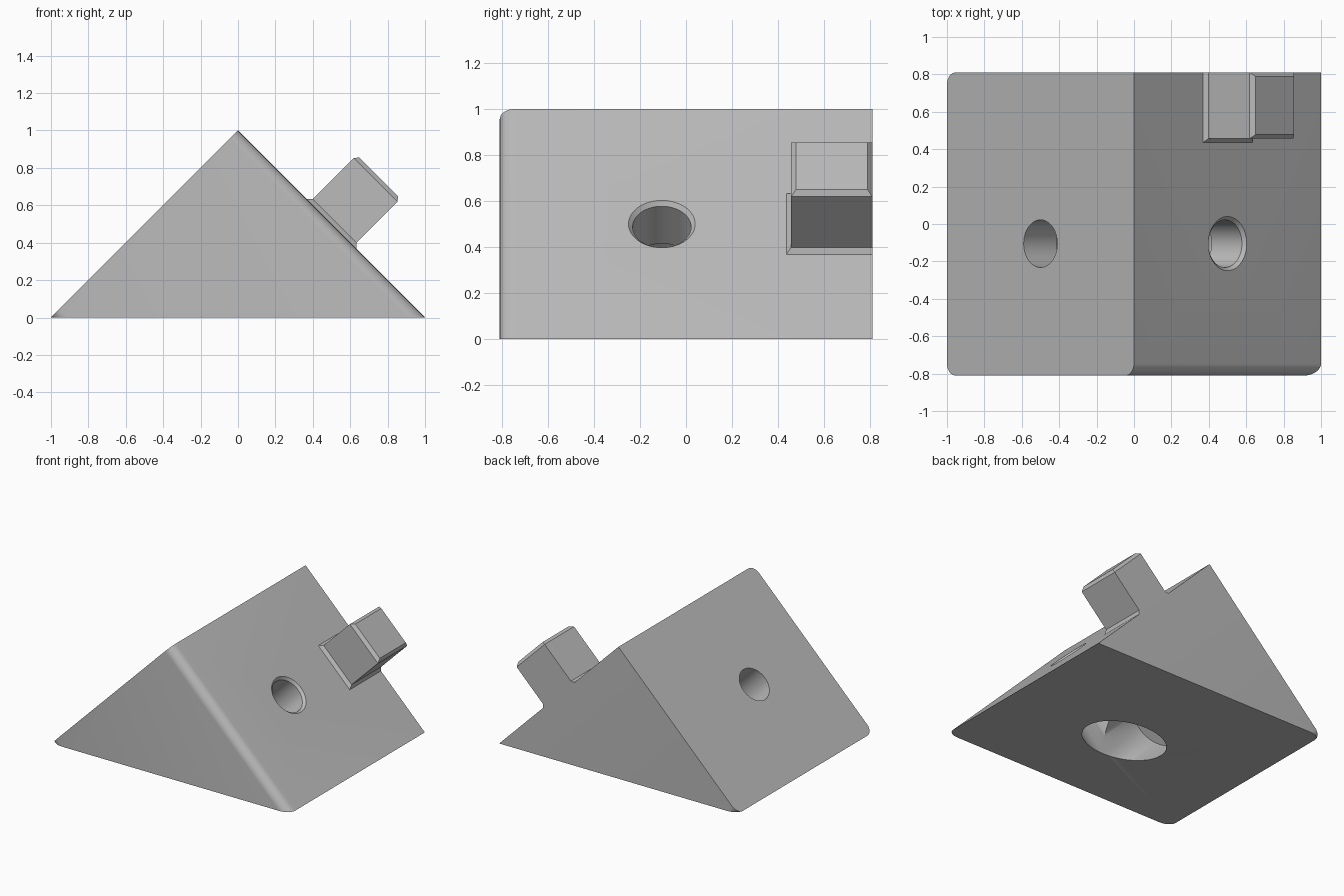
import bpy, bmesh
from math import sin, cos, pi, radians, sqrt
from mathutils import Matrix

cube = bpy.data.objects.get("Cube")
if cube:
    bpy.data.objects.remove(cube, do_unlink=True)

grey = bpy.data.materials.new("plain grey")
grey.use_nodes = True
COLOUR = (0.5, 0.5, 0.5, 1)
grey.diffuse_color = COLOUR
grey.node_tree.nodes["Principled BSDF"].inputs["Base Color"].default_value = COLOUR

# Tilted frames: local z is the outward normal of each sloping face
LEFT_SLOPE = Matrix.Rotation(radians(-45), 4, 'Y')
RIGHT_SLOPE = Matrix.Rotation(radians(45), 4, 'Y')
FACE = sqrt(0.5)      # distance from the base centre to each slope
HALF_Y = 0.81
HOLE_Y = -0.105


def loft(name, rings, frame, floor=False):
    """Closed skin through rings of points, optionally cut flat at z = 0."""
    bm = bmesh.new()
    loops = [[bm.verts.new(frame @ Matrix.Translation(p).translation) for p in ring]
             for ring in rings]
    for low, high in zip(loops, loops[1:]):
        n = len(low)
        for i in range(n):
            j = (i + 1) % n
            bm.faces.new((low[i], low[j], high[j], high[i]))
    bm.faces.new(loops[0][::-1])
    bm.faces.new(loops[-1])
    if floor:
        cut = bmesh.ops.bisect_plane(bm, geom=bm.verts[:] + bm.edges[:] + bm.faces[:],
                                     plane_co=(0, 0, 0), plane_no=(0, 0, -1),
                                     clear_outer=True)
        edges = [e for e in cut["geom_cut"] if isinstance(e, bmesh.types.BMEdge)]
        bmesh.ops.holes_fill(bm, edges=edges)
    bmesh.ops.recalc_face_normals(bm, faces=bm.faces[:])
    mesh = bpy.data.meshes.new(name)
    bm.to_mesh(mesh)
    bm.free()
    mesh.materials.append(grey)
    obj = bpy.data.objects.new(name, mesh)
    bpy.context.collection.objects.link(obj)
    return obj


def rounded_outline(radius, z, steps=8):
    """Rectangle with three rounded corners; the upper back one stays sharp."""
    points = [(FACE, HALF_Y, z)]
    for sx, sy, start in ((-1, 1, pi / 2), (-1, -1, pi), (1, -1, 1.5 * pi)):
        for i in range(steps + 1):
            a = start + pi / 2 * i / steps
            points.append((sx * (FACE - radius) + radius * cos(a),
                           sy * (HALF_Y - radius) + radius * sin(a), z))
    return points


def circle(radius, z, sides=64):
    return [(radius * cos(2 * pi * i / sides),
             HOLE_Y + radius * sin(2 * pi * i / sides), z) for i in range(sides)]


def rectangle(half_x, front, back, z):
    return [(-half_x, front, z), (half_x, front, z), (half_x, back, z), (-half_x, back, z)]


# Wedge body: rounded block leaning at 45 degrees, cut flat underneath
body = loft("wedge_body", [rounded_outline(0.065, -1), rounded_outline(0.065, FACE)],
            LEFT_SLOPE, floor=True)

# Screw holes: wide bore from below, narrow through each slope
bore = [(0.23, -0.5), (0.23, 0.46), (0.127, 0.46)]
plain_end = [(0.127, FACE + 0.1)]
countersunk_end = [(0.127, FACE - 0.018), (0.157, FACE + 0.012)]
for name, end, frame in (("left_hole_cutter", plain_end, LEFT_SLOPE),
                         ("right_hole_cutter", countersunk_end, RIGHT_SLOPE)):
    cutter = loft(name, [circle(r, z) for r, z in bore + end], frame)
    cutter.hide_render = True
    mod = body.modifiers.new(name, 'BOOLEAN')
    mod.operation = 'DIFFERENCE'
    mod.solver = 'EXACT'
    mod.object = cutter
    bpy.context.view_layer.objects.active = body
    bpy.ops.object.modifier_apply(modifier=name)
    bpy.data.objects.remove(cutter, do_unlink=True)

# Locating key: flared foot, straight shank, chamfered top, flush at the back
loft("locating_key", [rectangle(0.187, 0.436, HALF_Y, FACE),
                      rectangle(0.166, 0.457, HALF_Y, FACE + 0.023),
                      rectangle(0.166, 0.457, HALF_Y, FACE + 0.334),
                      rectangle(0.145, 0.478, HALF_Y - 0.021, FACE + 0.357)], RIGHT_SLOPE)

# Smooth the round edges and bores, keep the corners sharp
bpy.ops.object.select_all(action='DESELECT')
body.select_set(True)
bpy.context.view_layer.objects.active = body
bpy.ops.object.shade_smooth_by_angle(angle=radians(30))
